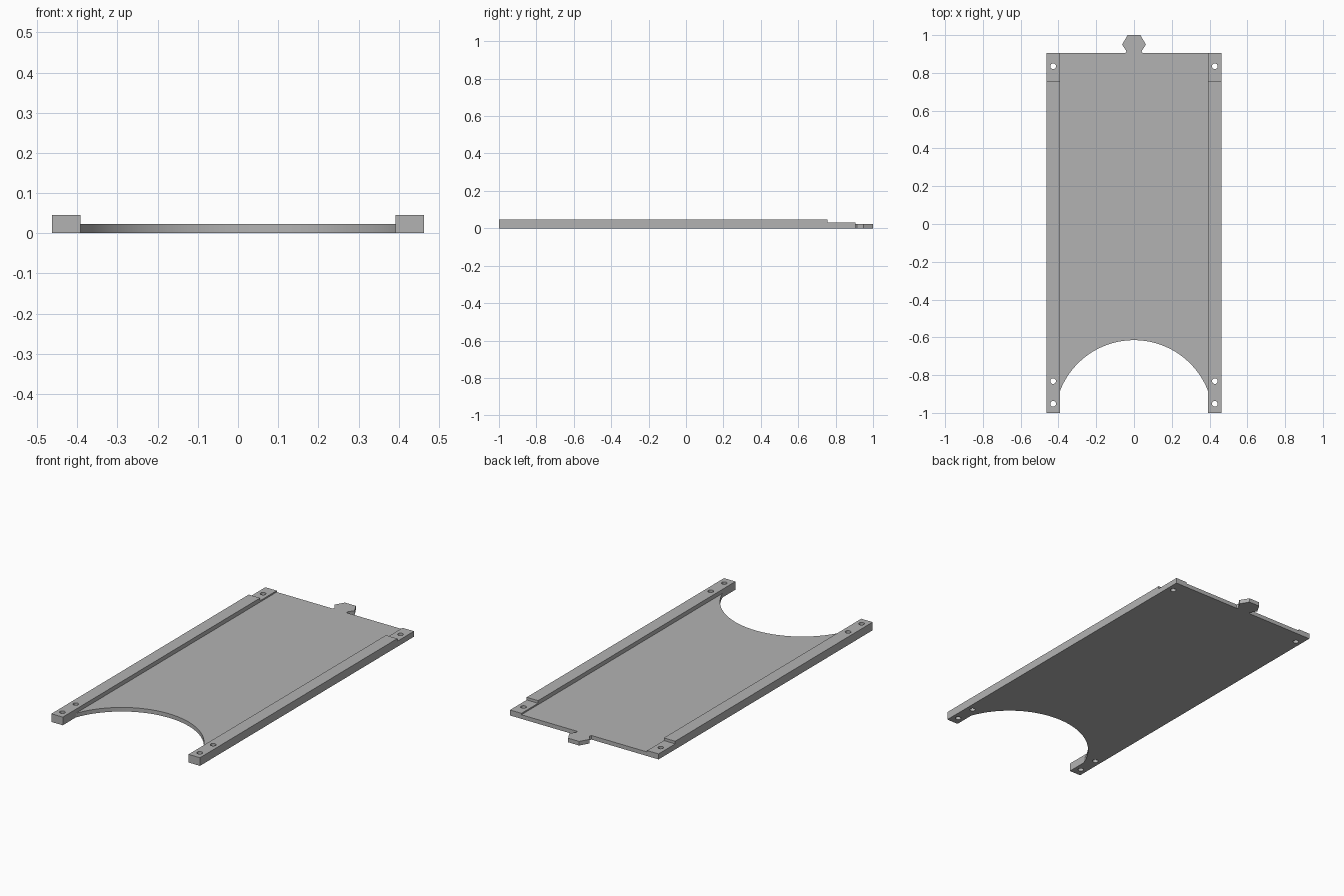
import bpy, bmesh, math
from mathutils import Vector

cube = bpy.data.objects.get("Cube")
if cube:
    bpy.data.objects.remove(cube, do_unlink=True)

HALF, INNER = 0.463, 0.392            # outer and inner edge of the side rails
BACK, STEP = 0.905, 0.757             # back edge and start of the lowered rail pad
PLATE_Z, PAD_Z, RAIL_Z = 0.023, 0.031, 0.046

grey = bpy.data.materials.new("plain grey")
grey.use_nodes = True
grey.diffuse_color = (0.45, 0.45, 0.45, 1)
grey.node_tree.nodes["Principled BSDF"].inputs["Base Color"].default_value = (0.45, 0.45, 0.45, 1)


def prism(name, points, offset):
    """Extrude a closed outline along an offset."""
    bm = bmesh.new()
    face = bm.faces.new([bm.verts.new(p) for p in points])
    new = bmesh.ops.extrude_face_region(bm, geom=[face])["geom"]
    bmesh.ops.translate(bm, vec=Vector(offset),
                        verts=[v for v in new if isinstance(v, bmesh.types.BMVert)])
    bmesh.ops.recalc_face_normals(bm, faces=bm.faces)
    mesh = bpy.data.meshes.new(name)
    bm.to_mesh(mesh)
    bm.free()
    mesh.materials.append(grey)
    obj = bpy.data.objects.new(name, mesh)
    bpy.context.collection.objects.link(obj)
    return obj


# Floor plate: round bite at the front, flared tab at the back
radius, centre_y = 0.42, -1.035
sweep = math.asin(INNER / radius)
arc = [(radius * math.sin(a), centre_y + radius * math.cos(a))
       for a in (-sweep + 2 * sweep * i / 48 for i in range(49))]
tab = [(0.045, BACK), (0.04, 0.915), (0.063, 0.95), (0.034, 1.0)]
outline = arc + [(INNER, BACK)] + tab + [(-x, y) for x, y in reversed(tab)] + [(-INNER, BACK)]
prism("floor_plate", [(x, y, 0) for x, y in outline], (0, 0, PLATE_Z))

# Side rails with a lowered pad at the back and three screw holes each
profile = [(-1, 0), (BACK, 0), (BACK, PAD_Z), (STEP, PAD_Z), (STEP, RAIL_Z), (-1, RAIL_Z)]
for side, label in ((1, "left"), (-1, "right")):
    rail = prism(label + "_rail", [(side * INNER, y, z) for y, z in profile],
                 (side * (HALF - INNER), 0, 0))
    for i, y in enumerate((-0.952, -0.832, 0.835)):
        ring = [(side * 0.428 + 0.015 * math.cos(a), y + 0.015 * math.sin(a), -0.05)
                for a in (math.tau * k / 24 for k in range(24))]
        cutter = prism(f"{label}_hole_cutter_{i}", ring, (0, 0, 0.2))
        cutter.hide_render = True
        cutter.hide_set(True)
        cut = rail.modifiers.new("screw_hole", "BOOLEAN")
        cut.operation, cut.solver, cut.object = "DIFFERENCE", "EXACT", cutter

# Smooth the curved walls, keep the corners crisp
for name in ("floor_plate", "left_rail", "right_rail"):
    obj = bpy.data.objects[name]
    bpy.ops.object.select_all(action="DESELECT")
    obj.select_set(True)
    bpy.context.view_layer.objects.active = obj
    bpy.ops.object.shade_smooth_by_angle(angle=math.radians(25))
